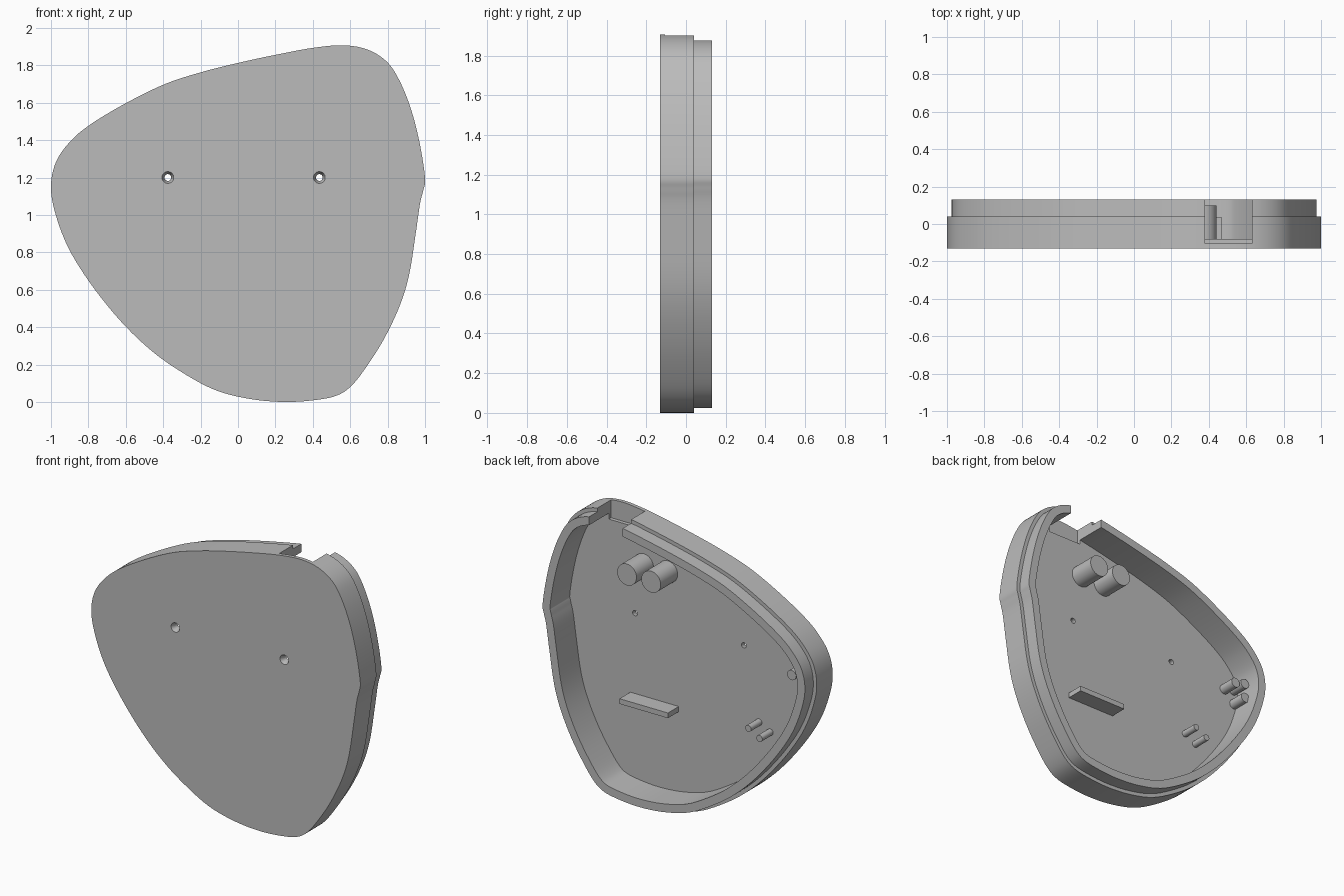
import bpy, bmesh, math
from mathutils import Vector

cube = bpy.data.objects.get("Cube")
if cube:
    bpy.data.objects.remove(cube, do_unlink=True)

grey = bpy.data.materials.new("plain grey")
grey.use_nodes = True
grey.diffuse_color = (0.5, 0.5, 0.5, 1)
grey.node_tree.nodes["Principled BSDF"].inputs["Base Color"].default_value = (0.5, 0.5, 0.5, 1)

FRONT, LEDGE, BACK, FLOOR = -0.13, 0.04, 0.13, -0.08

# Rounded triangular outline (x, z), clockwise from the left tip
OUTLINE = [(-1, 1.16), (-.97, 1.29), (-.89, 1.4), (-.78, 1.49), (-.595, 1.6), (-.39, 1.7),
           (-.19, 1.765), (.01, 1.815), (.22, 1.86), (.4, 1.893), (.56, 1.907), (.69, 1.885),
           (.795, 1.82), (.865, 1.715), (.925, 1.565), (.97, 1.39), (1, 1.2), (.99, 1.13),
           (.973, 1.06), (.95, .9), (.915, .68), (.865, .515), (.785, .345), (.695, .2),
           (.61, .09), (.53, .035), (.41, .01), (.25, 0), (.065, .016), (-.125, .065),
           (-.31, .165), (-.47, .28), (-.63, .435), (-.79, .635), (-.91, .83), (-.98, 1.02)]


def smooth_loop(points, steps=5):
    """Closed curve through all the points."""
    pts = [Vector(p) for p in points]
    n, out = len(pts), []
    for i in range(n):
        a, b, c, d = (pts[(i + k) % n] for k in (-1, 0, 1, 2))
        for s in range(steps):
            t = s / steps
            out.append(b + (c - a) * t / 2 + (2*a - 5*b + 4*c - d) * t*t / 2
                       + (3*b - a - 3*c + d) * t**3 / 2)
    return out


def inset_loop(loop, dist):
    """Move a clockwise loop inward by a distance."""
    out = []
    for i, p in enumerate(loop):
        t = (loop[(i + 1) % len(loop)] - loop[i - 1]).normalized()
        out.append(p + Vector((t.y, -t.x)) * dist)
    return out


def finish(ob, name):
    ob.name = ob.data.name = name
    ob.data.materials.clear()
    ob.data.materials.append(grey)
    bpy.ops.object.select_all(action='DESELECT')
    ob.select_set(True)
    bpy.context.view_layer.objects.active = ob
    bpy.ops.object.shade_smooth_by_angle(angle=math.radians(30))


def box(lo, hi):
    lo, hi = Vector(lo), Vector(hi)
    bpy.ops.mesh.primitive_cube_add(size=1, location=(lo + hi) / 2)
    ob = bpy.context.object
    ob.scale = hi - lo
    bpy.ops.object.transform_apply(location=False, rotation=False, scale=True)
    return ob


def post(x, z, y0, y1, back_radius, front_radius=None):
    """Round post or cone lying along y."""
    bpy.ops.mesh.primitive_cone_add(vertices=40, radius1=back_radius,
                                    radius2=front_radius or back_radius, depth=y1 - y0,
                                    location=(x, (y0 + y1) / 2, z),
                                    rotation=(math.pi / 2, 0, 0))
    return bpy.context.object


def cut(target, cutter):
    bpy.context.view_layer.objects.active = target
    mod = target.modifiers.new("cut", 'BOOLEAN')
    mod.operation, mod.solver, mod.object = 'DIFFERENCE', 'EXACT', cutter
    bpy.ops.object.modifier_apply(modifier=mod.name)
    bpy.data.objects.remove(cutter, do_unlink=True)


# Tray: front plate, outer wall, stepped lip and inner floor
outline = smooth_loop(OUTLINE)
bm = bmesh.new()
rings = []
for dist, y in [(0, FRONT), (0, LEDGE), (.025, LEDGE), (.025, BACK), (.08, BACK), (.08, FLOOR)]:
    rings.append([bm.verts.new((p.x, y, p.y)) for p in inset_loop(outline, dist)])
count = len(outline)
for r, s in zip(rings, rings[1:]):
    for i in range(count):
        j = (i + 1) % count
        bm.faces.new((r[i], r[j], s[j], s[i]))
bm.faces.new(rings[0])
bm.faces.new(rings[-1])
bmesh.ops.recalc_face_normals(bm, faces=bm.faces)
mesh = bpy.data.meshes.new("tray")
bm.to_mesh(mesh)
bm.free()
tray = bpy.data.objects.new("tray", mesh)
bpy.context.collection.objects.link(tray)

# Cable notch through the top wall
cut(tray, box((.38, -.105, 1.78), (.63, .3, 2.1)))

# Countersunk screw holes
for x in (-.375, .435):
    cut(tray, post(x, 1.2, -.2, 0, .018))
    cut(tray, post(x, 1.2, FRONT - .01, -.1, .018, .036))
finish(tray, "tray")

# Thick posts, thin pegs and a support bar standing on the floor
BASE = FLOOR - .01
for i, x in enumerate((.37, .19)):
    finish(post(x, 1.545, BASE, .1, .072), f"thick_post_{i + 1}")
for i, (x, z) in enumerate([(-.487, .715), (-.57, .67)]):
    finish(post(x, z, BASE, .035, .022), f"thin_peg_{i + 1}")
for i, (x, z) in enumerate([(-.81, 1.16), (-.885, 1.18), (-.89, 1.08)]):
    finish(post(x, z, BASE, .035, .033), f"side_peg_{i + 1}")
finish(box((.11, BASE, .625), (.47, .035, .66)), "support_bar")
